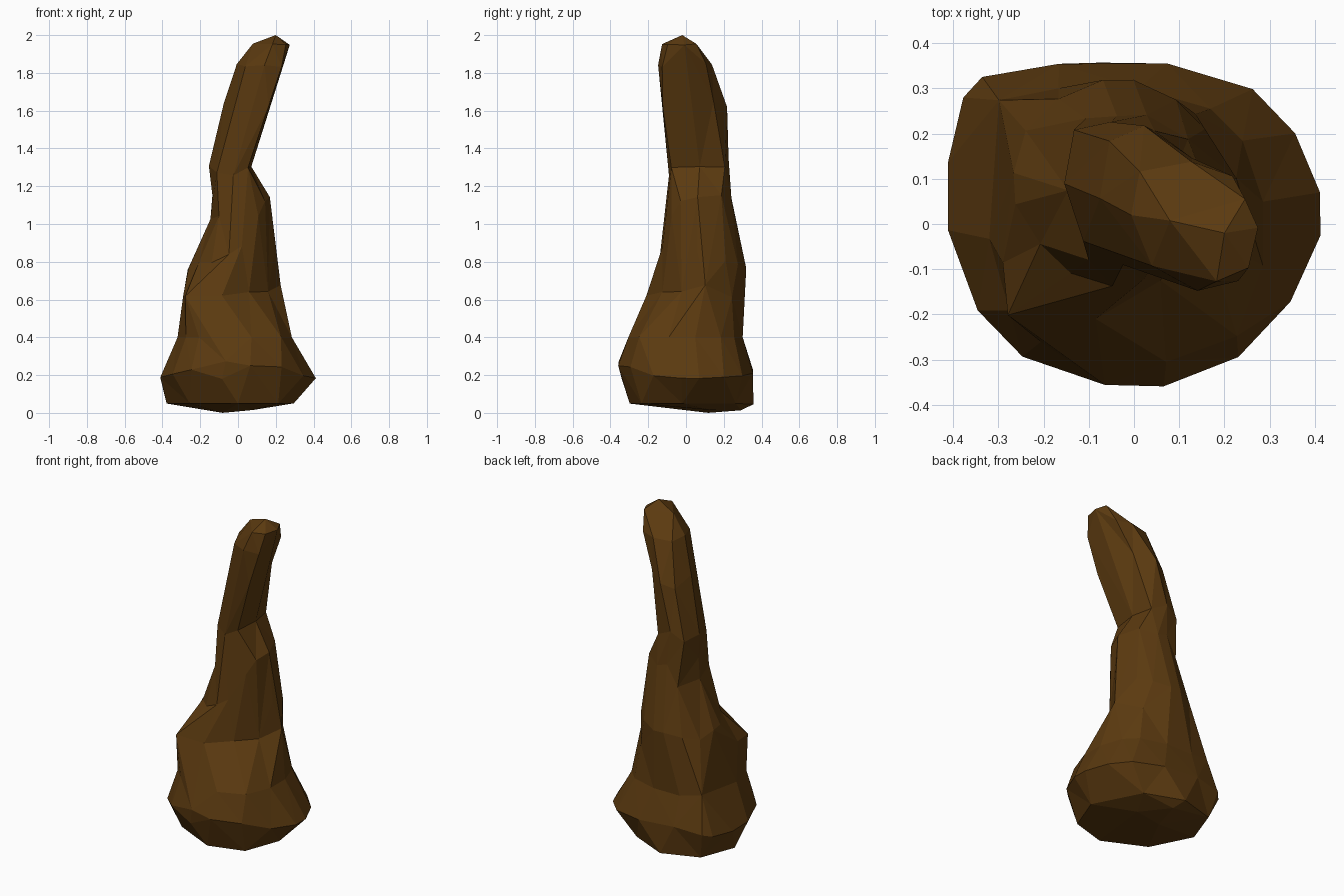
import bpy, bmesh, math
from mathutils import Vector

cube = bpy.data.objects.get("Cube")
if cube:
    bpy.data.objects.remove(cube, do_unlink=True)

# Cross-sections from foot to tip: height, then the reach along
# x, y, the rising diagonal (x+y) and the falling diagonal (y-x), low and high
SECTIONS = [
    (0.02, -0.20, 0.10, -0.02, 0.30, -0.12, 0.20, 0.0, 0.27),
    (0.05, -0.37, 0.28, -0.29, 0.35, -0.29, 0.28, -0.31, 0.40),
    (0.18, -0.41, 0.41, -0.34, 0.355, -0.37, 0.39, -0.36, 0.46),
    (0.27, -0.38, 0.365, -0.355, 0.345, -0.375, 0.37, -0.365, 0.455),
    (0.40, -0.32, 0.285, -0.305, 0.30, -0.33, 0.30, -0.33, 0.41),
    (0.62, -0.29, 0.235, -0.21, 0.31, -0.34, 0.26, -0.14, 0.335),
    (0.76, -0.265, 0.21, -0.165, 0.32, -0.20, 0.26, -0.125, 0.31),
    (0.86, -0.215, 0.19, -0.13, 0.30, -0.155, 0.255, -0.125, 0.285),
    (1.02, -0.14, 0.175, -0.11, 0.27, -0.125, 0.235, -0.13, 0.235),
    (1.15, -0.13, 0.16, -0.10, 0.235, -0.115, 0.21, -0.115, 0.235),
    (1.30, -0.15, 0.065, -0.09, 0.225, -0.10, 0.175, -0.09, 0.24),
    (1.62, -0.075, 0.165, -0.125, 0.215, -0.06, 0.185, -0.20, 0.155),
    (1.84, -0.005, 0.24, -0.145, 0.135, -0.03, 0.225, -0.25, 0.07),
    (1.95, 0.075, 0.27, -0.125, 0.06, 0.035, 0.21, -0.245, -0.05),
]
FOOT = (-0.06, 0.12, 0.0)
TIP = (0.20, -0.02, 2.0)
NORMALS = [Vector((math.cos(a), math.sin(a)))
           for a in (math.tau * k / 8 for k in range(8))]


def corner(n1, h1, n2, h2):
    """Point where two side lines of a section meet."""
    det = n1.x * n2.y - n1.y * n2.x
    return Vector((h1 * n2.y - h2 * n1.y, h2 * n1.x - h1 * n2.x)) / det


def add_section(bm, z, x0, x1, y0, y1, u0, u1, v0, v1):
    """Eight-sided section with its corners cut off."""
    reach = (x1, u1, y1, v1, -x0, -u0, -y0, -v0)
    corners = [corner(NORMALS[k - 1], reach[k - 1], NORMALS[k], reach[k])
               for k in range(8)]
    points = [corners[k].lerp(corners[(k + 1) % 8], t)
              for k in range(8) for t in (0.28, 0.72)]
    return [bm.verts.new((p.x, p.y, z)) for p in points]


def add_fan(bm, ring, point):
    """Close a ring with triangles meeting at one point."""
    apex = bm.verts.new(point)
    for a, b in zip(ring, ring[1:] + ring[:1]):
        bm.faces.new((a, b, apex))


# Rock spire
bm = bmesh.new()
rings = [add_section(bm, *section) for section in SECTIONS]
for low, high in zip(rings, rings[1:]):
    for k in range(len(low)):
        bm.faces.new((low[k - 1], low[k], high[k], high[k - 1]))

# Shallow foot and pointed cap
add_fan(bm, rings[0], FOOT)
add_fan(bm, rings[-1], TIP)
bmesh.ops.triangulate(bm, faces=bm.faces, quad_method='SHORT_EDGE')
bmesh.ops.recalc_face_normals(bm, faces=bm.faces)

mesh = bpy.data.meshes.new("rock_spire")
bm.to_mesh(mesh)
bm.free()
spire = bpy.data.objects.new("rock_spire", mesh)
bpy.context.collection.objects.link(spire)

# Reduce to broad, irregular chiselled facets
facets = spire.modifiers.new("facets", 'DECIMATE')
facets.ratio = 0.42

# Dark brown stone
brown = bpy.data.materials.new("dark brown stone")
brown.use_nodes = True
colour = (0.105, 0.042, 0.005, 1.0)
brown.diffuse_color = colour
brown.node_tree.nodes["Principled BSDF"].inputs["Base Color"].default_value = colour
mesh.materials.append(brown)
